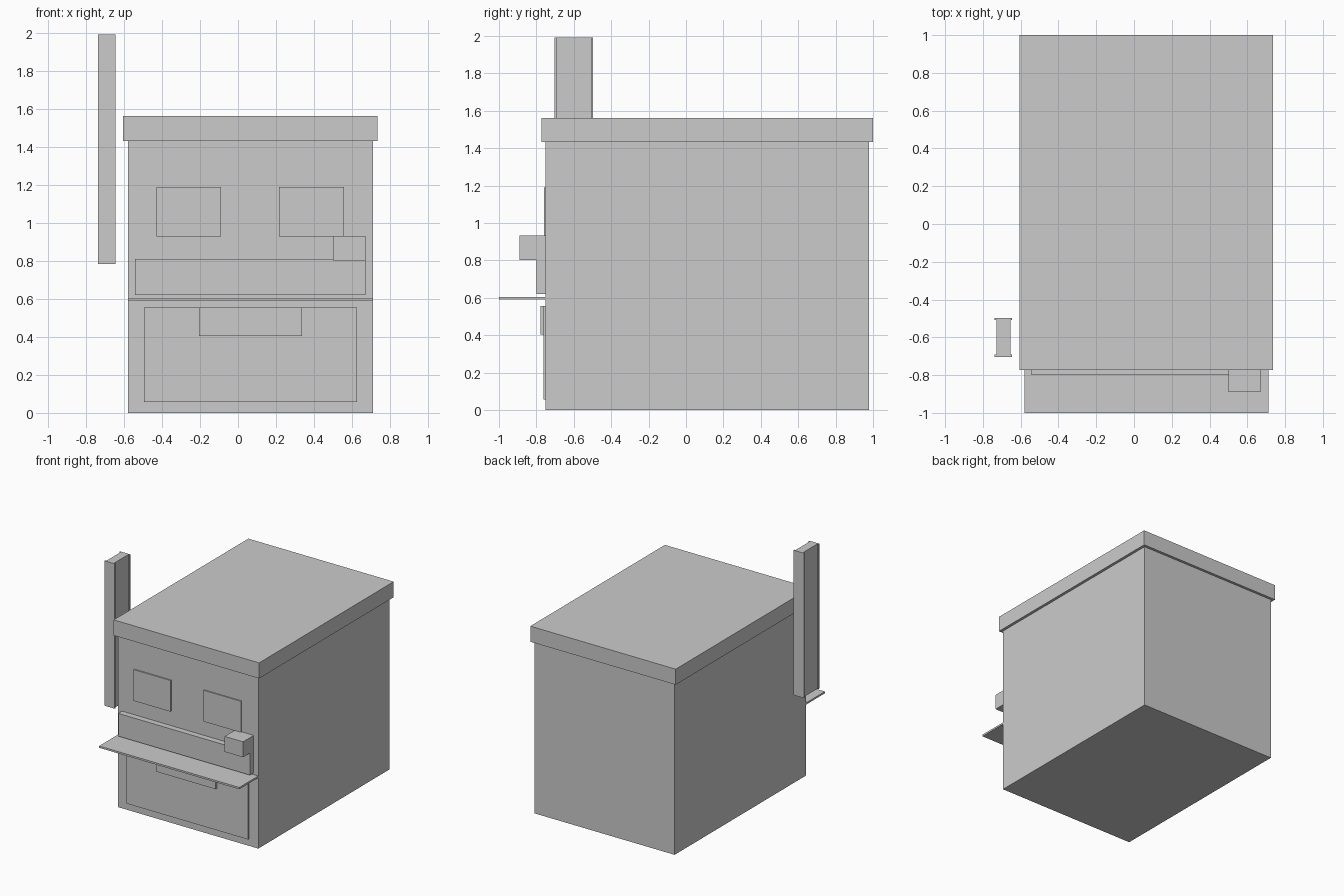
import bpy

cube = bpy.data.objects.get("Cube")
if cube:
    bpy.data.objects.remove(cube, do_unlink=True)

# One flat grey for everything
grey = bpy.data.materials.new("light_grey")
grey.use_nodes = True
colour = (0.6, 0.6, 0.6, 1)
grey.diffuse_color = colour
grey.node_tree.nodes["Principled BSDF"].inputs["Base Color"].default_value = colour


def box(name, x, y, z):
    """Box spanning the given (low, high) ranges."""
    spans = (x, y, z)
    bpy.ops.mesh.primitive_cube_add(size=1, location=[(a + b) / 2 for a, b in spans])
    ob = bpy.context.object
    ob.name = name
    ob.scale = [b - a for a, b in spans]
    bpy.ops.object.transform_apply(location=False, rotation=False, scale=True)
    ob.data.materials.append(grey)
    return ob


WALL = -0.75            # front wall plane
SIDES = (-0.58, 0.712)  # building width

# Building and roof slab
box("building", SIDES, (WALL, 0.978), (0, 1.432))
box("roof", (-0.605, 0.735), (-0.772, 1.0), (1.432, 1.562))

# Upper windows
for name, x in (("right_window", (-0.43, -0.09)), ("left_window", (0.215, 0.558))):
    box(name, x, (-0.76, WALL), (0.93, 1.19))

# Shop front: fascia board, lamp box, counter, shutter and its plate
box("fascia_board", (-0.543, 0.67), (-0.80, WALL), (0.62, 0.81))
box("lamp_box", (0.5, 0.67), (-0.89, WALL), (0.803, 0.932))
box("counter", SIDES, (-1.0, WALL), (0.59, 0.605))
box("shutter", (-0.495, 0.627), (-0.761, WALL), (0.057, 0.555))
box("shutter_plate", (-0.205, 0.338), (-0.777, -0.76), (0.405, 0.555))

# Hanging blade sign: thin core between raised edge strips
SIGN_Z = (0.785, 1.992)
box("sign_core", (-0.727, -0.655), (-0.695, -0.505), SIGN_Z)
for name, y in (("sign_front_edge", (-0.703, -0.692)), ("sign_back_edge", (-0.508, -0.497))):
    box(name, (-0.738, -0.645), y, SIGN_Z)
